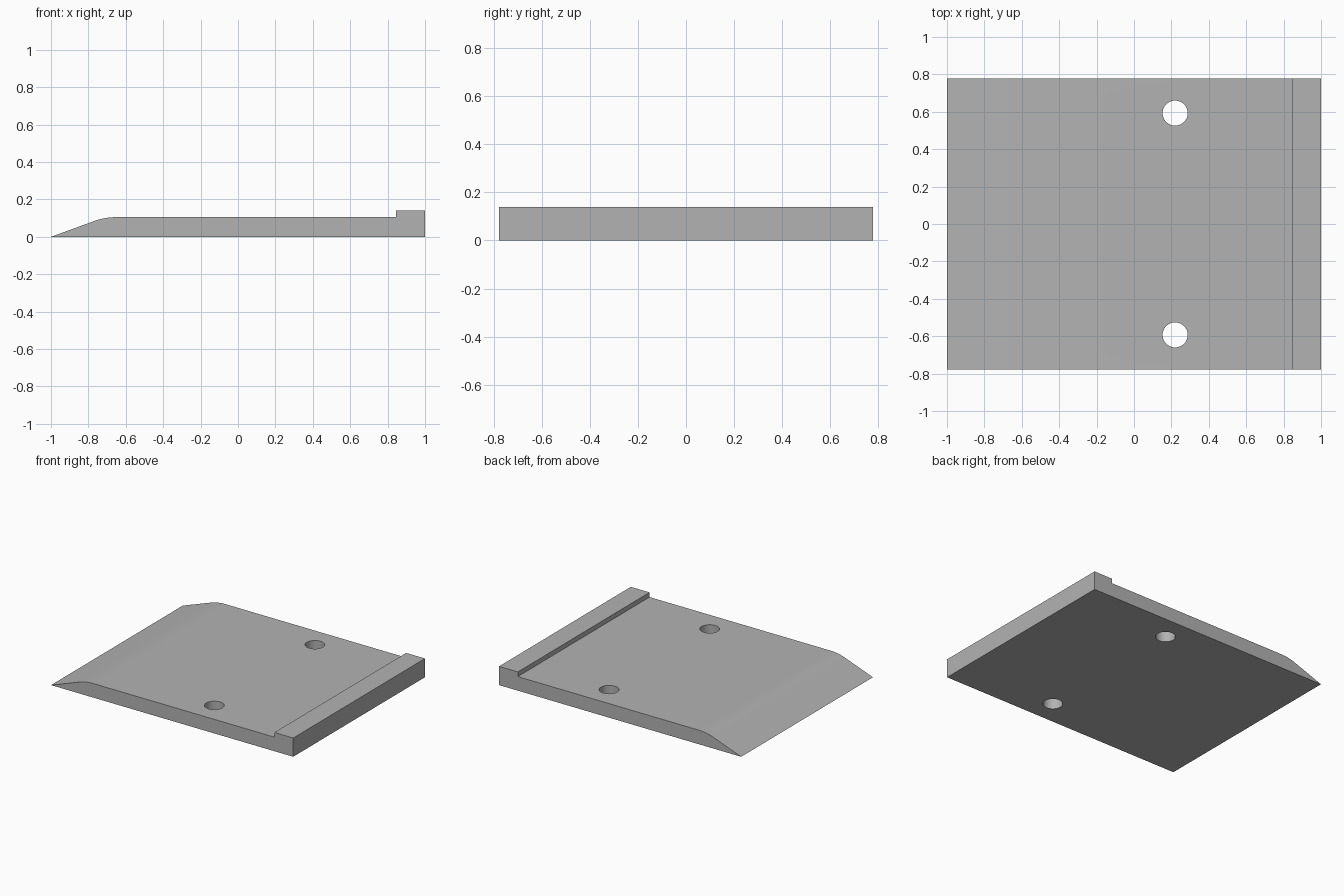
import bpy
import bmesh
from math import radians, sin, cos, tan

if "Cube" in bpy.data.objects:
    bpy.data.objects.remove(bpy.data.objects["Cube"], do_unlink=True)

HALF_WIDTH = 0.777
DECK_Z, LIP_Z, LIP_X = 0.105, 0.14, 0.845
SLOPE = radians(20)
BEND_RADIUS, BEND_STEPS = 0.34, 10
HOLE_X, HOLE_Y, HOLE_RADIUS = 0.22, 0.593, 0.067

grey = bpy.data.materials.new("plain grey")
grey.use_nodes = True
colour = (0.45, 0.45, 0.45, 1)
grey.diffuse_color = colour
grey.node_tree.nodes["Principled BSDF"].inputs["Base Color"].default_value = colour

# Side profile: flat base, raised stop lip, deck, rounded bend, ramp to a sharp edge
bend_x = -1 + DECK_Z / tan(SLOPE) + BEND_RADIUS * tan(SLOPE / 2)
profile = [(-1, 0), (1, 0), (1, LIP_Z), (LIP_X, LIP_Z), (LIP_X, DECK_Z)]
for i in range(BEND_STEPS + 1):
    a = SLOPE * i / BEND_STEPS
    profile.append((bend_x - BEND_RADIUS * sin(a),
                    DECK_Z - BEND_RADIUS * (1 - cos(a))))

# Plate: profile extruded across the width
bm = bmesh.new()
face = bm.faces.new([bm.verts.new((x, -HALF_WIDTH, z)) for x, z in profile])
extruded = bmesh.ops.extrude_face_region(bm, geom=[face])["geom"]
bmesh.ops.translate(bm, vec=(0, 2 * HALF_WIDTH, 0),
                    verts=[v for v in extruded if isinstance(v, bmesh.types.BMVert)])
bmesh.ops.recalc_face_normals(bm, faces=bm.faces)
mesh = bpy.data.meshes.new("ramp_plate")
bm.to_mesh(mesh)
bm.free()
mesh.materials.append(grey)
plate = bpy.data.objects.new("ramp_plate", mesh)
bpy.context.collection.objects.link(plate)

# Two round through holes
for name, side in (("front_hole_cutter", -1), ("back_hole_cutter", 1)):
    bpy.ops.mesh.primitive_cylinder_add(vertices=48, radius=HOLE_RADIUS, depth=1,
                                        location=(HOLE_X, side * HOLE_Y, 0))
    cutter = bpy.context.object
    cutter.name = name
    cutter.hide_render = True
    cutter.data.materials.append(grey)
    cut = plate.modifiers.new(name, "BOOLEAN")
    cut.operation, cut.solver, cut.object = "DIFFERENCE", "EXACT", cutter
    bpy.context.view_layer.objects.active = plate
    bpy.ops.object.modifier_apply(modifier=cut.name)
    bpy.data.objects.remove(cutter, do_unlink=True)

# Smooth bend and hole walls, sharp edges elsewhere
bpy.ops.object.select_all(action="DESELECT")
plate.select_set(True)
bpy.context.view_layer.objects.active = plate
bpy.ops.object.shade_smooth_by_angle(angle=radians(15))
